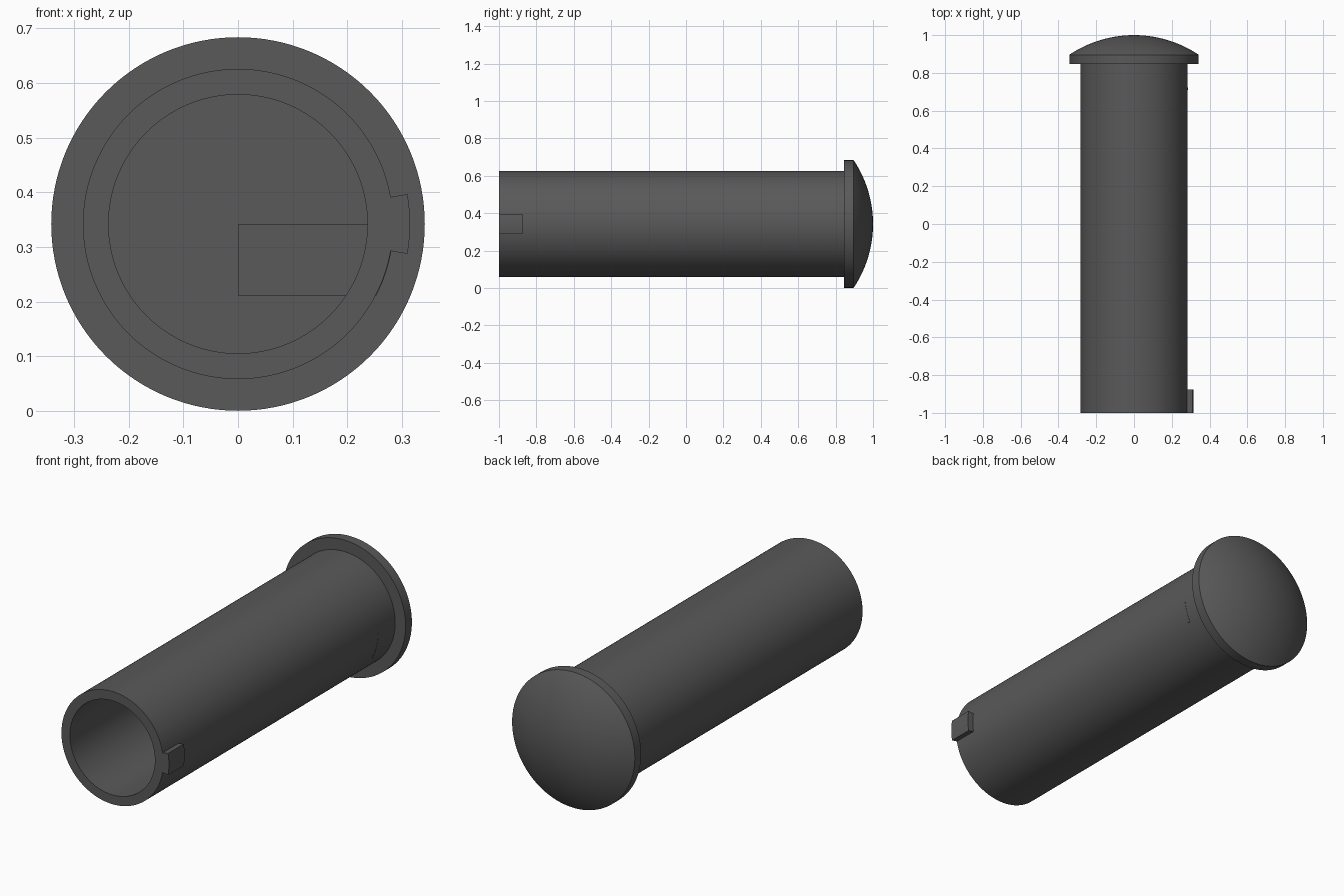
import bpy, bmesh, math

if "Cube" in bpy.data.objects:
    bpy.data.objects.remove(bpy.data.objects["Cube"])

CZ = 0.342            # height of the pin axis
SEG = 128
R_OUT, R_BORE, R_HEAD = 0.284, 0.237, 0.342
Y_FRONT, Y_RIM, Y_EDGE, Y_TIP = -1.0, 0.846, 0.896, 1.0

grey = bpy.data.materials.new("dark grey")
grey.diffuse_color = (0.1, 0.1, 0.1, 1)
grey.use_nodes = True
grey.node_tree.nodes["Principled BSDF"].inputs["Base Color"].default_value = grey.diffuse_color


def finish(name, bm):
    bmesh.ops.remove_doubles(bm, verts=bm.verts, dist=1e-5)
    bmesh.ops.recalc_face_normals(bm, faces=bm.faces)
    mesh = bpy.data.meshes.new(name)
    bm.to_mesh(mesh)
    bm.free()
    mesh.materials.append(grey)
    obj = bpy.data.objects.new(name, mesh)
    bpy.context.collection.objects.link(obj)
    return obj


def smooth(obj):
    bpy.ops.object.select_all(action='DESELECT')
    obj.select_set(True)
    bpy.context.view_layer.objects.active = obj
    bpy.ops.object.shade_smooth_by_angle(angle=math.radians(25))


def lathe(name, profile):
    """Spin (radius, y) points about the pin axis."""
    bm = bmesh.new()
    verts = [bm.verts.new((r, y, CZ)) for r, y in profile]
    edges = [bm.edges.new(p) for p in zip(verts, verts[1:])]
    bmesh.ops.spin(bm, geom=verts + edges, cent=(0, 0, CZ), axis=(0, 1, 0),
                   angle=math.tau, steps=SEG, use_merge=True)
    return finish(name, bm)


def prism(name, outline, y0, y1):
    """Extrude an (x, z) outline along y, z measured from the axis."""
    bm = bmesh.new()
    face = bm.faces.new([bm.verts.new((x, y0, CZ + z)) for x, z in outline])
    new = bmesh.ops.extrude_face_region(bm, geom=[face])["geom"]
    bmesh.ops.translate(bm, vec=(0, y1 - y0, 0),
                        verts=[v for v in new if isinstance(v, bmesh.types.BMVert)])
    return finish(name, bm)


def arc(r, a0, a1, n):
    return [(r * math.cos(a0 + (a1 - a0) * i / n),
             r * math.sin(a0 + (a1 - a0) * i / n)) for i in range(n + 1)]


# Hollow shaft with flanged, domed head
rise = Y_TIP - Y_EDGE
R_DOME = (R_HEAD ** 2 + rise ** 2) / (2 * rise)
half = math.asin(R_HEAD / R_DOME)
dome = [(R_DOME * math.sin(half * (1 - i / 16)),
         Y_TIP - R_DOME + R_DOME * math.cos(half * (1 - i / 16))) for i in range(17)]
pin = lathe("hollow_pin", [(0, Y_RIM), (R_BORE, Y_RIM), (R_BORE, Y_FRONT),
                           (R_OUT, Y_FRONT), (R_OUT, Y_RIM), (R_HEAD, Y_RIM)] + dome)

# Locating key on the side of the open end, merged into the shaft
a = math.radians(10)
key = prism("locating_key", arc(0.315, -a, a, 8) + arc(0.262, a, -a, 8), Y_FRONT, -0.875)
union = pin.modifiers.new("join key", 'BOOLEAN')
union.operation = 'UNION'
union.solver = 'EXACT'
union.object = key
bpy.context.view_layer.objects.active = pin
pin.select_set(True)
bpy.ops.object.modifier_apply(modifier=union.name)
bpy.data.objects.remove(key)
smooth(pin)

# Thin plate inside the bore, its edge showing through the wall
r = R_OUT + 0.001
low = -0.132
plate = prism("inner_plate",
              [(0, 0), (0, low)] + arc(r, math.asin(low / r), 0, 12), 0.709, 0.722)
smooth(plate)
